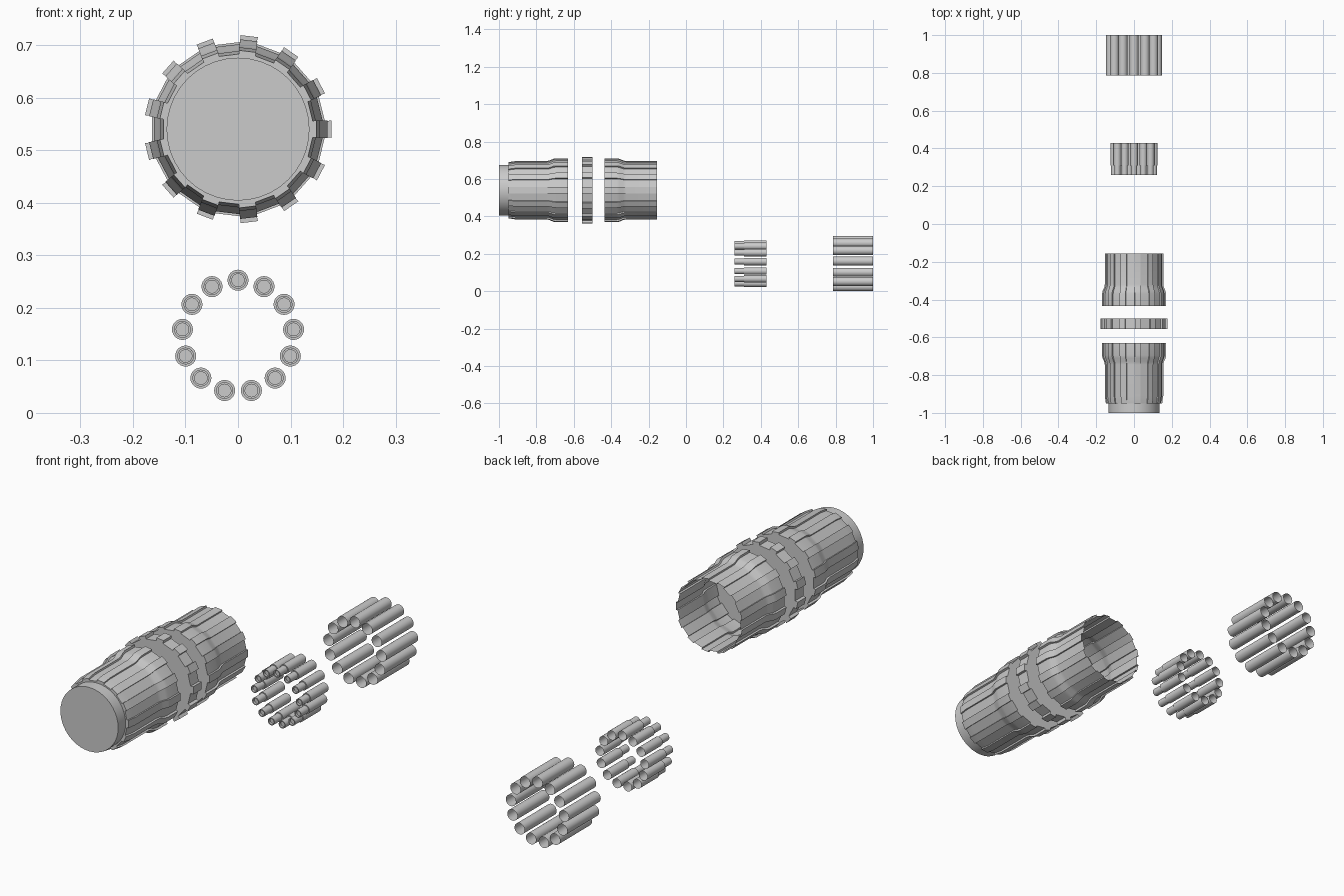
import bpy, bmesh, math

if "Cube" in bpy.data.objects:
    bpy.data.objects.remove(bpy.data.objects["Cube"])

N = 13                 # teeth / tubes per ring
BODY_Z = 0.54          # barrel axis height
RING_Z = 0.146         # tube ring axis height
PITCH = 2 * math.pi / N


def circle(y, r, cx=0, cz=0, seg=24):
    return [(cx + r * math.cos(2 * math.pi * i / seg), y,
             cz + r * math.sin(2 * math.pi * i / seg)) for i in range(seg)]


def gear(y, tip, root, half_width=0.0165):
    pts = []
    for k in range(N):
        a = k * PITCH
        h = half_width / tip
        for ang, r in ((a - h, root), (a - h, tip), (a + h, tip), (a + h, root)):
            pts.append((r * math.cos(ang), y, BODY_Z + r * math.sin(ang)))
    return pts


def loft(bm, loops, cap_first=False, cap_last=False):
    rings = [[bm.verts.new(p) for p in loop] for loop in loops]
    for a, b in zip(rings, rings[1:]):
        n = len(a)
        for i in range(n):
            bm.faces.new((a[i], a[(i + 1) % n], b[(i + 1) % n], b[i]))
    if cap_first:
        bm.faces.new(rings[0])
    if cap_last:
        bm.faces.new(rings[-1][::-1])


def finish(bm, name):
    bmesh.ops.recalc_face_normals(bm, faces=bm.faces)
    me = bpy.data.meshes.new(name)
    bm.to_mesh(me)
    bm.free()
    ob = bpy.data.objects.new(name, me)
    bpy.context.collection.objects.link(ob)
    bpy.ops.object.select_all(action='DESELECT')
    ob.select_set(True)
    bpy.context.view_layer.objects.active = ob
    bpy.ops.object.shade_smooth_by_angle(angle=math.radians(25))
    return ob


def gear_part(name, profile, cap_first, cap_last):
    bm = bmesh.new()
    loft(bm, [gear(*p) for p in profile], cap_first, cap_last)
    return finish(bm, name)


def tube_ring(name, radius, profile, cap_front):
    bm = bmesh.new()
    for k in range(N):
        a = math.pi / 2 + k * PITCH
        cx, cz = radius * math.cos(a), RING_Z + radius * math.sin(a)
        loft(bm, [circle(y, r, cx, cz) for y, r in profile], cap_front)
    return finish(bm, name)


# round nose with flat front disc
bm = bmesh.new()
loft(bm, [circle(-1.0, 0.136, 0, BODY_Z, 40), circle(-0.94, 0.136, 0, BODY_Z, 40)], True)
finish(bm, "front_nose")

# ribbed front barrel, flaring toward the back
gear_part("front_barrel", [(-0.95, 0.150, 0.143), (-0.91, 0.156, 0.149),
                           (-0.745, 0.156, 0.149), (-0.73, 0.159, 0.151),
                           (-0.71, 0.168, 0.159), (-0.695, 0.171, 0.162),
                           (-0.63, 0.171, 0.162)], True, True)

# toothed middle ring
gear_part("toothed_ring", [(-0.555, 0.179, 0.166), (-0.50, 0.179, 0.166)], True, True)

# ribbed rear barrel, open at the back
gear_part("rear_barrel", [(-0.435, 0.171, 0.162), (-0.37, 0.171, 0.162),
                          (-0.355, 0.168, 0.159), (-0.335, 0.159, 0.151),
                          (-0.32, 0.156, 0.149), (-0.155, 0.156, 0.149)], True, False)

# stepped small tubes with recessed tips, open at the back
tube_ring("stepped_tubes", 0.1065, [(0.27, 0.012), (0.26, 0.012), (0.26, 0.016),
                                    (0.31, 0.016), (0.31, 0.020), (0.43, 0.020)], True)

# plain rear tubes, open at both ends
tube_ring("plain_tubes", 0.1255, [(0.785, 0.0238), (1.0, 0.0238)], False)
